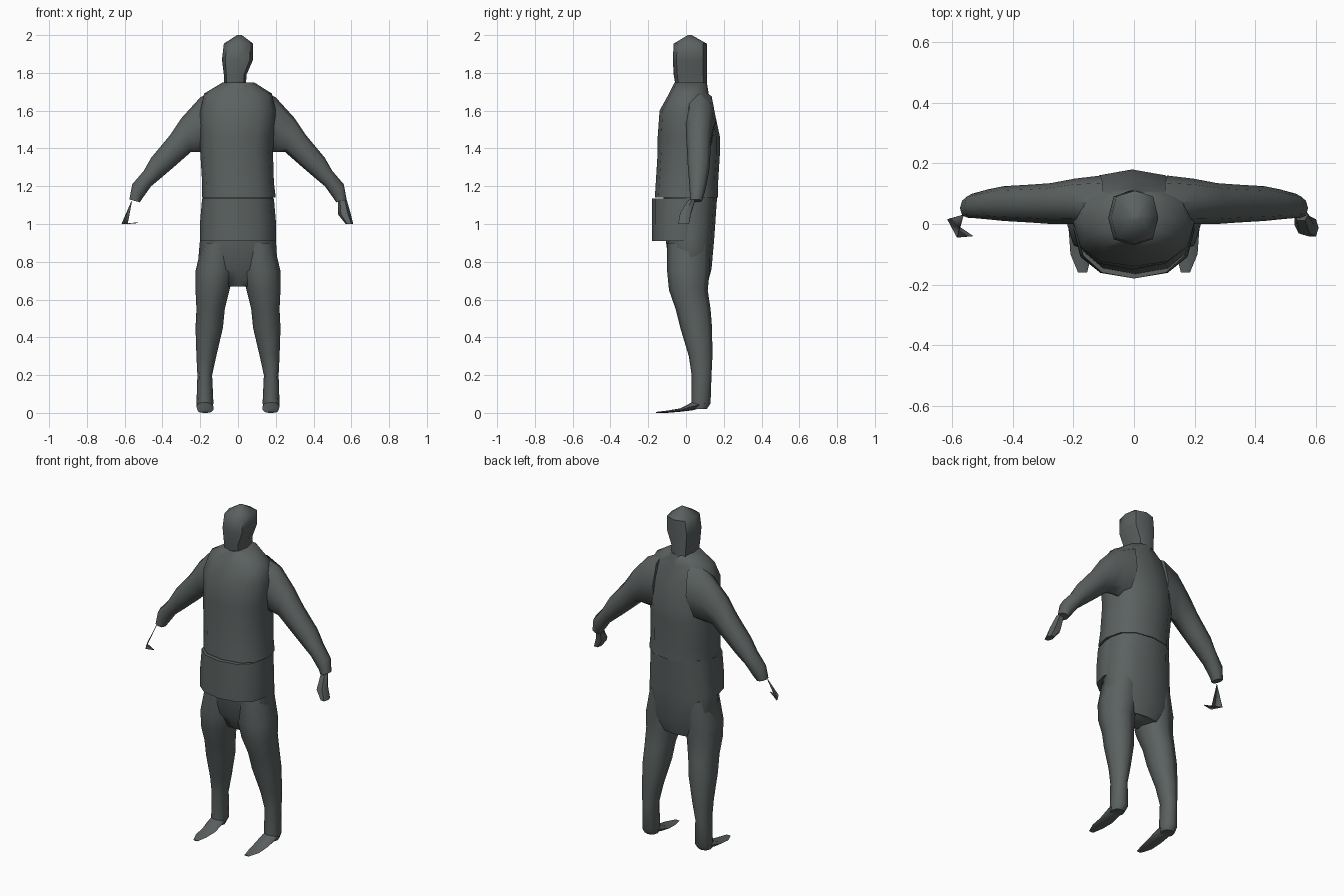
import bpy
import bmesh
import math
from mathutils import Vector

cube = bpy.data.objects.get("Cube")
if cube:
    bpy.data.objects.remove(cube, do_unlink=True)

# Single cloth colour
cloth = bpy.data.materials.new("dark_grey_cloth")
cloth.use_nodes = True
cloth.diffuse_color = (0.105, 0.12, 0.118, 1)
cloth.node_tree.nodes["Principled BSDF"].inputs["Base Color"].default_value = cloth.diffuse_color


def finish(name, bm):
    """Turn a bmesh into a smooth shaded object."""
    bmesh.ops.recalc_face_normals(bm, faces=bm.faces)
    mesh = bpy.data.meshes.new(name)
    bm.to_mesh(mesh)
    bm.free()
    mesh.materials.append(cloth)
    obj = bpy.data.objects.new(name, mesh)
    bpy.context.collection.objects.link(obj)
    bpy.ops.object.select_all(action="DESELECT")
    obj.select_set(True)
    bpy.context.view_layer.objects.active = obj
    bpy.ops.object.shade_smooth_by_angle(angle=math.radians(55))
    return obj


# Each section is (centre, half width vector, half depth vector)
def level(z, x_min, x_max, y_min, y_max):
    """Horizontal section, for upright parts."""
    return (Vector(((x_min + x_max) / 2, (y_min + y_max) / 2, z)),
            Vector(((x_max - x_min) / 2, 0, 0)),
            Vector((0, (y_max - y_min) / 2, 0)))


def tilted(x_top, z_top, x_low, z_low, y_min, y_max):
    """Leaning section between an upper and a lower point, for arms."""
    top, low = Vector((x_top, 0, z_top)), Vector((x_low, 0, z_low))
    middle = (top + low) / 2
    middle.y = (y_min + y_max) / 2
    return middle, (top - low) / 2, Vector((0, (y_max - y_min) / 2, 0))


def upright(y, x_min, x_max, z_min, z_max):
    """Section facing forward, for feet."""
    return (Vector(((x_min + x_max) / 2, y, (z_min + z_max) / 2)),
            Vector(((x_max - x_min) / 2, 0, 0)),
            Vector((0, 0, (z_max - z_min) / 2)))


def loft(name, sections, sides=8, power=0.85, mirror=1):
    """Skin a row of rounded sections and cap both ends."""
    bm = bmesh.new()
    rings = []
    for centre, wide, deep in sections:
        ring = []
        for i in range(sides):
            angle = math.tau * i / sides
            c, s = math.cos(angle), math.sin(angle)
            c = math.copysign(abs(c) ** power, c)
            s = math.copysign(abs(s) ** power, s)
            point = centre + wide * c + deep * s
            point.x *= mirror
            ring.append(bm.verts.new(point))
        rings.append(ring)
    for lower, upper in zip(rings, rings[1:]):
        for i in range(sides):
            j = (i + 1) % sides
            bm.faces.new((lower[i], lower[j], upper[j], upper[i]))
    bm.faces.new(rings[0])
    bm.faces.new(rings[-1])
    return finish(name, bm)


# Head, with the neck set back on the left
loft("head", [
    level(1.70, -.07, .04, -.05, .11),
    level(1.79, -.075, .045, -.065, .11),
    level(1.87, -.085, .08, -.07, .11),
    level(1.955, -.075, .08, -.065, .11),
    level(2.0, -.005, .02, .01, .03),
], power=0.7)

# Jacket, open at the hem over the trousers
loft("jacket", [
    level(1.14, -.19, .2, -.165, .17),
    level(1.22, -.19, .19, -.16, .17),
    level(1.38, -.2, .185, -.15, .18),
    level(1.46, -.2, .19, -.15, .18),
    level(1.6, -.2, .2, -.14, .15),
    level(1.69, -.18, .18, -.09, .12),
    level(1.75, -.08, .085, -.06, .11),
], sides=12)

# Apron wrapping the front of the hips
loft("hip_panel", [
    level(.91, -.2, .2, -.18, .14),
    level(1.02, -.2, .2, -.18, .15),
    level(1.135, -.19, .19, -.18, .16),
], sides=12)

# Seat of the trousers
loft("pelvis", [
    level(.67, -.12, .12, -.03, .11),
    level(.76, -.215, .21, -.085, .135),
    level(.93, -.2, .2, -.11, .15),
    level(1.15, -.185, .185, -.12, .165),
], sides=12)

leg = [
    level(.02, .14, .215, .03, .11),
    level(.05, .13, .22, .03, .13),
    level(.2, .137, .215, .03, .135),
    level(.3, .115, .22, .015, .14),
    level(.45, .08, .225, -.03, .138),
    level(.55, .07, .22, -.055, .13),
    level(.65, .045, .225, -.09, .115),
    level(.75, .02, .225, -.1, .125),
    level(.9, .02, .19, -.1, .13),
]

foot = [
    upright(.1, .14, .215, .03, .07),
    upright(.03, .13, .22, .013, .055),
    upright(-.03, .13, .215, .006, .024),
    upright(-.1, .14, .21, 0, .012),
    upright(-.16, .155, .185, 0, .005),
]

arm = [
    tilted(.1, 1.72, .12, 1.38, -.03, .16),
    tilted(.2, 1.67, .19, 1.38, 0, .15),
    tilted(.3, 1.56, .25, 1.38, 0, .135),
    tilted(.36, 1.47, .33, 1.31, .005, .13),
    tilted(.46, 1.35, .4, 1.25, .01, .125),
    tilted(.5, 1.28, .46, 1.2, .015, .115),
    tilted(.56, 1.21, .51, 1.13, .02, .1),
    tilted(.575, 1.13, .52, 1.115, .02, .085),
]

for side, sign in (("left", 1), ("right", -1)):
    loft(side + "_leg", leg, mirror=sign)
    loft(side + "_foot", foot, mirror=sign)
    loft(side + "_arm", arm, mirror=sign)

# Left hand, a flattened mitten
loft("left_hand", [
    tilted(.575, 1.13, .53, 1.12, .01, .05),
    tilted(.595, 1.06, .53, 1.05, -.035, .03),
    tilted(.61, 1.0, .57, 1.0, -.045, .02),
], sides=6)

# Right hand, a thin folded sheet
bm = bmesh.new()
wrist, outer, front, thumb = [bm.verts.new(p) for p in (
    (-.565, .03, 1.12), (-.617, .015, 1.0), (-.585, -.045, 1.0), (-.53, -.04, 1.005))]
bm.faces.new((wrist, outer, front))
bm.faces.new((front, outer, thumb))
hand = finish("right_hand", bm)
thickness = hand.modifiers.new("thickness", "SOLIDIFY")
thickness.thickness = 0.004
